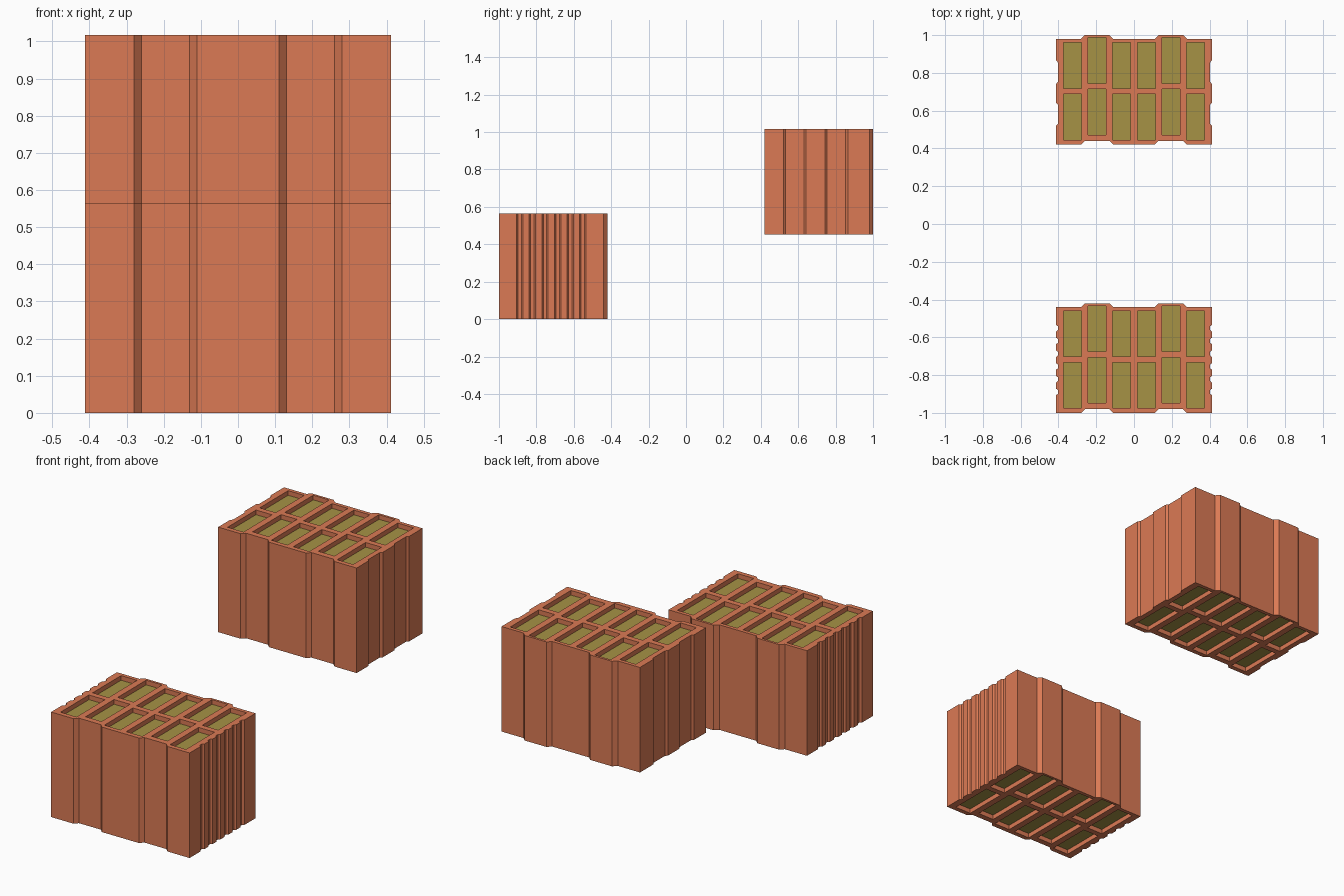
import bpy

if "Cube" in bpy.data.objects:
    bpy.data.objects.remove(bpy.data.objects["Cube"])

HX, DEPTH, HEIGHT = 0.412, 0.56, 0.565   # half width, body depth, height
STEP = 0.02                              # depth of tongues and grooves
RECESS = 0.025                           # filling sits below the rims
HOLE_W, HOLE_D = 0.095, 0.242


def material(name, color):
    m = bpy.data.materials.new(name)
    m.diffuse_color = color
    m.use_nodes = True
    m.node_tree.nodes["Principled BSDF"].inputs["Base Color"].default_value = m.diffuse_color
    return m


CLAY = material("clay", (0.71, 0.195, 0.09, 1))
WOOL = material("insulation", (0.38, 0.29, 0.06, 1))


def long_side(y):
    """Left-to-right edge with two shallow trapezoid steps."""
    pts = [(-HX, y)]
    for c in (-0.195, 0.195):
        pts += [(c - 0.085, y), (c - 0.065, y + STEP),
                (c + 0.065, y + STEP), (c + 0.085, y)]
    return pts + [(HX, y)]


def short_side(grooves, depth, slope):
    """Front-to-back edge on the right with shallow grooves."""
    pts = []
    for a, b in grooves:
        pts += [(HX, a), (HX - depth, a + slope),
                (HX - depth, b - slope), (HX, b)]
    return pts


def hole_centres():
    for i in range(6):
        x = (i - 2.5) * 0.1305
        shift = 0.027 if i in (1, 4) else 0
        for y in (0.146, 0.419):
            yield x, y + shift


def rect(x, y):
    w, d = HOLE_W / 2, HOLE_D / 2
    return [(x - w, y - d), (x + w, y - d), (x + w, y + d), (x - w, y + d)]


def brick(name, y0, z0, grooves, depth, slope):
    # Clay body: filled outline with rectangular holes, extruded upward
    side = short_side(grooves, depth, slope)
    outline = (long_side(0) + side + long_side(DEPTH)[::-1]
               + [(-x, y) for x, y in reversed(side)])
    curve = bpy.data.curves.new(name, 'CURVE')
    curve.dimensions = '2D'
    curve.fill_mode = 'BOTH'
    curve.extrude = HEIGHT / 2
    for loop in [outline] + [rect(x, y) for x, y in hole_centres()]:
        s = curve.splines.new('POLY')
        s.points.add(len(loop) - 1)
        for p, (x, y) in zip(s.points, loop):
            p.co = (x, y, 0, 1)
        s.use_cyclic_u = True
        s.use_smooth = False
    curve.materials.append(CLAY)
    body = bpy.data.objects.new(name, curve)
    bpy.context.collection.objects.link(body)
    body.location = (0, y0, z0 + HEIGHT / 2)
    bpy.ops.object.select_all(action='DESELECT')
    body.select_set(True)
    bpy.context.view_layer.objects.active = body
    bpy.ops.object.convert(target='MESH')

    # Insulation: one block in each hole, recessed at both ends
    verts, faces = [], []
    for x, y in hole_centres():
        n = len(verts)
        for z in (RECESS, HEIGHT - RECESS):
            verts += [(px, py, z) for px, py in rect(x, y)]
        faces += [(n + 3, n + 2, n + 1, n), (n + 4, n + 5, n + 6, n + 7)]
        faces += [(n + k, n + (k + 1) % 4, n + 4 + (k + 1) % 4, n + 4 + k)
                  for k in range(4)]
    mesh = bpy.data.meshes.new(name + "_insulation")
    mesh.from_pydata(verts, [], faces)
    mesh.materials.append(WOOL)
    fill = bpy.data.objects.new(name + "_insulation", mesh)
    fill.location = (0, y0, z0)
    bpy.context.collection.objects.link(fill)


# Lower front brick: six narrow grooves on each end
narrow = [(0.111 + 0.0675 * i - 0.017, 0.111 + 0.0675 * i + 0.017)
          for i in range(6)]
brick("front_brick", -1.0, 0.0, narrow, 0.01, 0.008)

# Raised back brick: two wide grooves on each end
brick("back_brick", 0.42, 0.4525, [(0.1, 0.222), (0.322, 0.446)], 0.01, 0.012)
